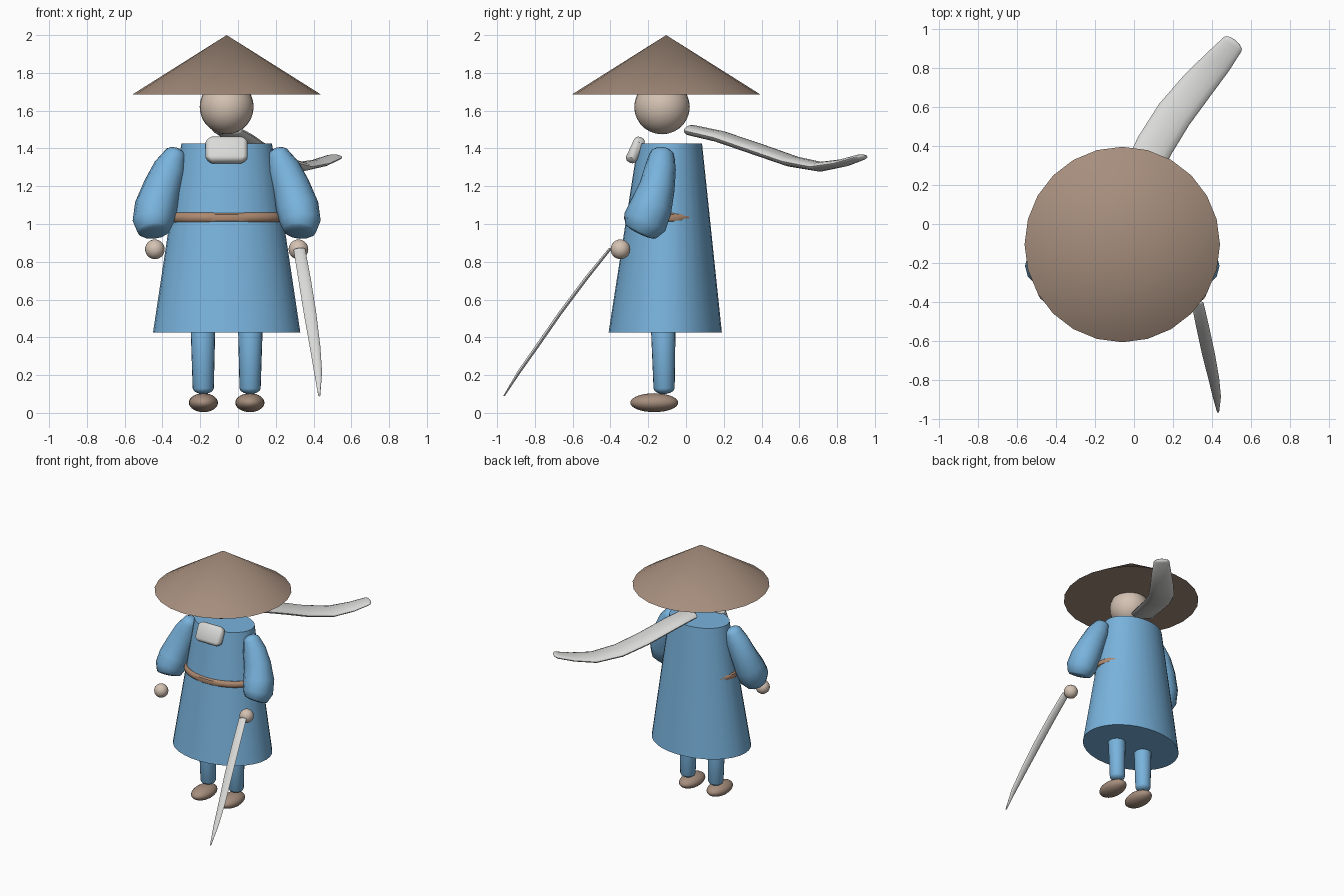
import bpy
import bmesh
import math
from mathutils import Vector, Matrix

if "Cube" in bpy.data.objects:
    bpy.data.objects.remove(bpy.data.objects["Cube"])

CX = -0.06  # body centre line


def material(name, rgb):
    mat = bpy.data.materials.new(name)
    mat.use_nodes = True
    mat.diffuse_color = (*rgb, 1)
    mat.node_tree.nodes["Principled BSDF"].inputs["Base Color"].default_value = (*rgb, 1)
    return mat


BLUE = material("blue cloth", (0.19, 0.45, 0.72))
STRAW = material("brown straw", (0.38, 0.27, 0.205))
BELT = material("belt tan", (0.42, 0.25, 0.16))
SKIN = material("skin", (0.66, 0.54, 0.45))
GREY = material("pale grey", (0.70, 0.70, 0.69))


def finish(name, bm, mat):
    bmesh.ops.recalc_face_normals(bm, faces=bm.faces)
    mesh = bpy.data.meshes.new(name)
    bm.to_mesh(mesh)
    bm.free()
    mesh.materials.append(mat)
    obj = bpy.data.objects.new(name, mesh)
    bpy.context.collection.objects.link(obj)
    bpy.ops.object.select_all(action='DESELECT')
    obj.select_set(True)
    bpy.context.view_layer.objects.active = obj
    bpy.ops.object.shade_smooth_by_angle(angle=math.radians(35))
    return obj


def ball(name, centre, radii, mat):
    bm = bmesh.new()
    bmesh.ops.create_uvsphere(bm, u_segments=24, v_segments=14, radius=1)
    bm.transform(Matrix.Translation(centre) @ Matrix.Diagonal((*radii, 1)))
    return finish(name, bm, mat)


def loft(name, rings, mat):
    """Skin a list of equal point rings and cap both ends."""
    bm = bmesh.new()
    loops = [[bm.verts.new(p) for p in ring] for ring in rings]
    n = len(loops[0])
    for a, b in zip(loops, loops[1:]):
        for i in range(n):
            j = (i + 1) % n
            bm.faces.new((a[i], a[j], b[j], b[i]))
    bm.faces.new(loops[0])
    bm.faces.new(loops[-1])
    return finish(name, bm, mat)


def ellipse(centre, u, v, sides):
    steps = [2 * math.pi * i / sides for i in range(sides)]
    return [centre + u * math.cos(t) + v * math.sin(t) for t in steps]


def tube(name, path, across, mat, caps=(0.03, 0.03), sides=14):
    """Sweep ellipses along (x, y, z, half width, half depth) with rounded ends."""
    pts = [Vector(p[:3]) for p in path]
    rings = []
    for k, (p, row) in enumerate(zip(pts, path)):
        t = (pts[min(k + 1, len(pts) - 1)] - pts[max(k - 1, 0)]).normalized()
        u = (across - t * across.dot(t)).normalized()
        v = t.cross(u)
        ring = lambda c, s: ellipse(c, u * row[3] * s, v * row[4] * s, sides)
        angles = [math.radians(a) for a in (80, 55, 28)]
        if k == 0:
            rings += [ring(p - t * caps[0] * math.sin(a), math.cos(a)) for a in angles]
        rings.append(ring(p, 1))
        if k == len(pts) - 1:
            rings += [ring(p + t * caps[1] * math.sin(a), math.cos(a)) for a in reversed(angles)]
    return loft(name, rings, mat)


X, Y = Vector((1, 0, 0)), Vector((0, 1, 0))

# Conical straw hat
bm = bmesh.new()
bmesh.ops.create_cone(bm, cap_ends=True, segments=24, radius1=0.5, radius2=0, depth=0.315)
bm.transform(Matrix.Translation((CX, -0.105, 1.8425)))
finish("straw_hat", bm, STRAW)

# Head
ball("head", (CX, -0.127, 1.62), (0.143, 0.147, 0.145), SKIN)

# Robe: oval, tapering upwards
loft("robe", [
    ellipse(Vector((CX, -0.11, 0.425)), X * 0.39, Y * 0.30, 32),
    ellipse(Vector((CX, -0.085, 1.425)), X * 0.24, Y * 0.17, 32),
], BLUE)

# Belt: oval ring half sunk into the robe
belt_rings = []
for i in range(32):
    a = 2 * math.pi * i / 32
    c = Vector((CX + 0.286 * math.cos(a), -0.108 + 0.195 * math.sin(a), 1.033))
    out = Vector((math.cos(a), math.sin(a), 0))
    belt_rings.append(ellipse(c, out * 0.026, Vector((0, 0, 0.028)), 10))
bm = bmesh.new()
loops = [[bm.verts.new(p) for p in ring] for ring in belt_rings]
for i, loop in enumerate(loops):
    after = loops[(i + 1) % len(loops)]
    for j in range(10):
        k = (j + 1) % 10
        bm.faces.new((loop[j], loop[k], after[k], after[j]))
finish("belt", bm, BELT)

# Limbs on both sides
for side, s in (("left", 1), ("right", -1)):
    tube(side + "_sleeve", [
        (CX + s * 0.275, -0.128, 1.36, 0.062, 0.068),
        (CX + s * 0.300, -0.135, 1.30, 0.086, 0.082),
        (CX + s * 0.340, -0.152, 1.20, 0.100, 0.094),
        (CX + s * 0.375, -0.185, 1.09, 0.113, 0.112),
        (CX + s * 0.390, -0.218, 1.01, 0.108, 0.118),
        (CX + s * 0.386, -0.240, 0.965, 0.088, 0.092),
    ], X, BLUE, caps=(0.045, 0.018), sides=12)
    ball(side + "_hand", (CX + s * 0.38, -0.347, 0.866), (0.052, 0.052, 0.052), SKIN)
    tube(side + "_leg", [
        (CX + s * 0.126, -0.122, 0.55, 0.068, 0.068),
        (CX + s * 0.124, -0.116, 0.13, 0.056, 0.056),
    ], X, BLUE, sides=20)
    ball(side + "_shoe", (CX + s * 0.123, -0.168, 0.054), (0.077, 0.127, 0.05), STRAW)

# Curved blade held in the left hand
tube("sword", [
    (0.325, -0.405, 0.865, 0.031, 0.008),
    (0.352, -0.530, 0.71, 0.033, 0.010),
    (0.381, -0.665, 0.53, 0.033, 0.010),
    (0.408, -0.790, 0.35, 0.028, 0.010),
    (0.424, -0.885, 0.215, 0.021, 0.009),
    (0.430, -0.960, 0.095, 0.006, 0.004),
], X, GREY, caps=(0.008, 0.008), sides=10)

# Scarf knot at the throat
bm = bmesh.new()
bmesh.ops.create_cube(bm, size=1)
bm.transform(Matrix.Diagonal((0.245, 0.06, 0.17, 1)))
bmesh.ops.bevel(bm, geom=bm.edges[:], offset=0.027, segments=3, profile=0.5, affect='EDGES')
for v in bm.verts:  # round the outline
    x, z = v.co.x / 0.1225, v.co.z / 0.085
    v.co.x *= 1 - 0.2 * z * z
    v.co.z *= 1 - 0.22 * x * x
bm.transform(Matrix.Translation((CX, -0.268, 1.392)) @ Matrix.Rotation(math.radians(-25), 4, 'X'))
finish("scarf_knot", bm, GREY)

# Scarf tail blowing out behind
tube("scarf_tail", [
    (-0.055, 0.03, 1.496, 0.088, 0.028),
    (0.000, 0.18, 1.463, 0.094, 0.030),
    (0.105, 0.40, 1.388, 0.096, 0.030),
    (0.205, 0.56, 1.332, 0.094, 0.029),
    (0.325, 0.71, 1.303, 0.086, 0.025),
    (0.430, 0.83, 1.323, 0.073, 0.020),
    (0.505, 0.92, 1.352, 0.058, 0.016),
], Vector((0.83, -0.55, 0)), GREY, caps=(0.03, 0.025))
